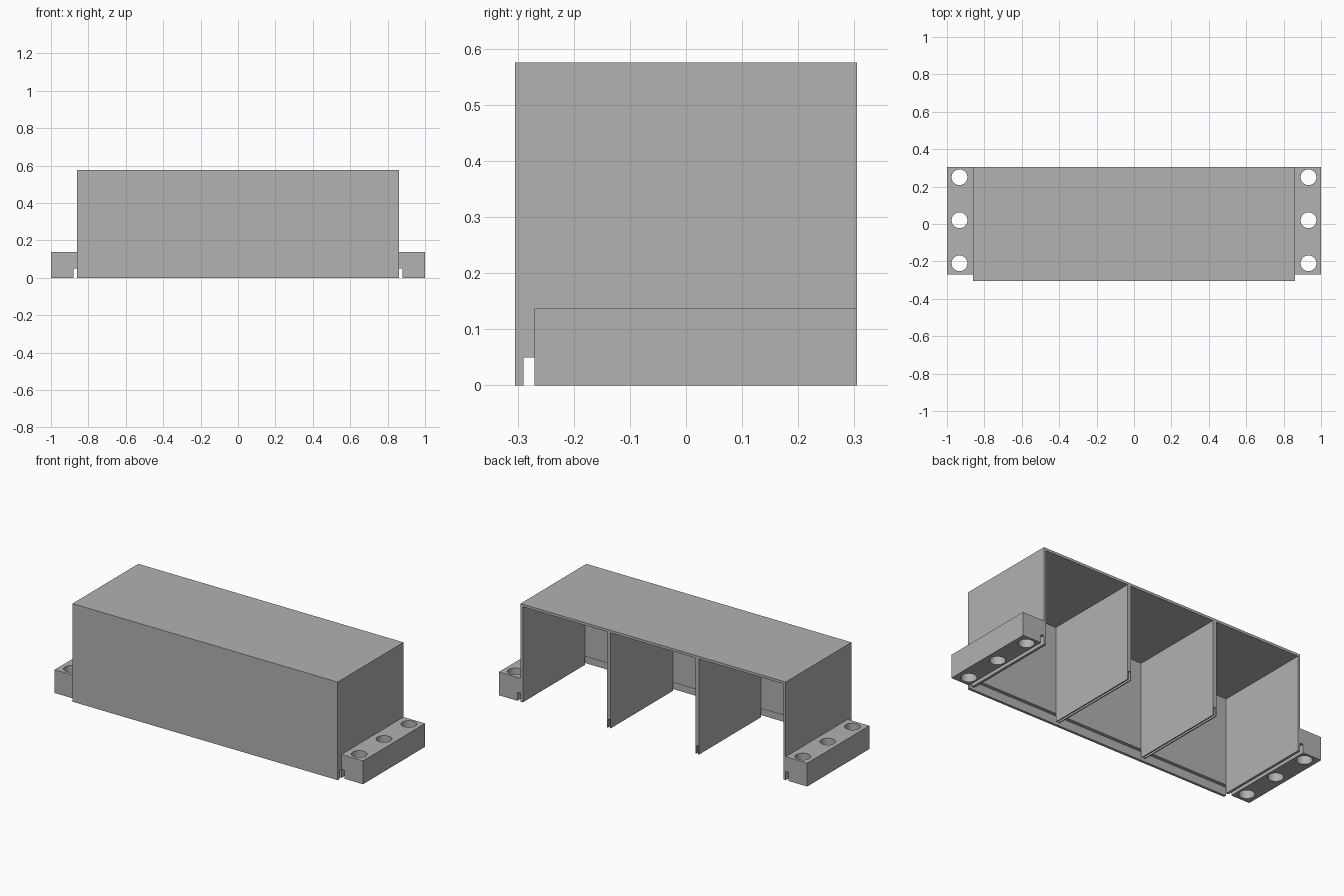
import bpy, bmesh
from mathutils import Vector

cube = bpy.data.objects.get("Cube")
if cube:
    bpy.data.objects.remove(cube, do_unlink=True)

grey = bpy.data.materials.new("plain_grey")
grey.use_nodes = True
colour = (0.445, 0.445, 0.445, 1)
grey.diffuse_color = colour
grey.node_tree.nodes["Principled BSDF"].inputs["Base Color"].default_value = colour

# Overall sizes
HALF_X, FRONT, BACK, TOP = 0.86, -0.305, 0.305, 0.575
SKIN, SLOT_Y, SLOT_Z = 0.015, -0.27, 0.05
FLANGE_Z, SLOT_X = 0.137, 0.88


def prism(name, profile, axis, start, end):
    """Extrude a closed (horizontal, z) profile along the x or y axis."""
    def place(h, z, d):
        return (d, h, z) if axis == "x" else (h, d, z)
    bm = bmesh.new()
    face = bm.faces.new([bm.verts.new(place(h, z, start)) for h, z in profile])
    grown = bmesh.ops.extrude_face_region(bm, geom=[face])
    moved = [v for v in grown["geom"] if isinstance(v, bmesh.types.BMVert)]
    bmesh.ops.translate(bm, verts=moved, vec=Vector(place(0, 0, end - start)))
    bmesh.ops.recalc_face_normals(bm, faces=bm.faces)
    mesh = bpy.data.meshes.new(name)
    bm.to_mesh(mesh)
    bm.free()
    mesh.materials.append(grey)
    obj = bpy.data.objects.new(name, mesh)
    bpy.context.collection.objects.link(obj)
    return obj


def rect(a, b, z0, z1):
    return [(a, z0), (b, z0), (b, z1), (a, z1)]


# Top plate
prism("top_plate", rect(FRONT, BACK, TOP - SKIN, TOP), "x", -HALF_X, HALF_X)

# Front wall, thinner along its lower edge
lip = FRONT + SKIN
prism("front_wall", [(FRONT, 0), (lip, 0), (lip, SLOT_Z), (SLOT_Y, SLOT_Z),
                     (SLOT_Y, TOP - SKIN), (FRONT, TOP - SKIN)],
      "x", -HALF_X, HALF_X)

# Dividers with a groove along the bottom
half, groove = 0.012, 0.006
for name, x in (("right_divider", HALF_X / 3), ("left_divider", -HALF_X / 3)):
    prism(name, [(x - half, 0), (x - groove, 0), (x - groove, SLOT_Z),
                 (x + groove, SLOT_Z), (x + groove, 0), (x + half, 0),
                 (x + half, TOP - SKIN), (x - half, TOP - SKIN)],
          "y", SLOT_Y, BACK)

# End walls and mounting flanges
for side, s in (("left", 1), ("right", -1)):
    prism(side + "_wall", rect(s * (HALF_X - SKIN), s * HALF_X, 0, TOP - SKIN),
          "y", SLOT_Y, BACK)
    flange = prism(side + "_flange",
                   [(s * SLOT_X, 0), (s, 0), (s, FLANGE_Z), (s * HALF_X, FLANGE_Z),
                    (s * HALF_X, SLOT_Z), (s * SLOT_X, SLOT_Z)],
                   "y", SLOT_Y, BACK)
    # Screw holes
    for y in (-0.21, 0.02, 0.25):
        bpy.ops.mesh.primitive_cylinder_add(vertices=48, radius=0.042, depth=0.5,
                                            location=(s * 0.933, y, 0.1))
        cutter = bpy.context.object
        cutter.name = side + "_hole_cutter"
        cutter.data.materials.append(grey)
        cutter.hide_render = True
        cut = flange.modifiers.new("hole", "BOOLEAN")
        cut.operation, cut.solver, cut.object = "DIFFERENCE", "EXACT", cutter
        bpy.ops.object.select_all(action="DESELECT")
        flange.select_set(True)
        bpy.context.view_layer.objects.active = flange
        bpy.ops.object.modifier_apply(modifier=cut.name)
        bpy.data.objects.remove(cutter, do_unlink=True)
    bpy.ops.object.shade_smooth_by_angle(angle=0.5)
